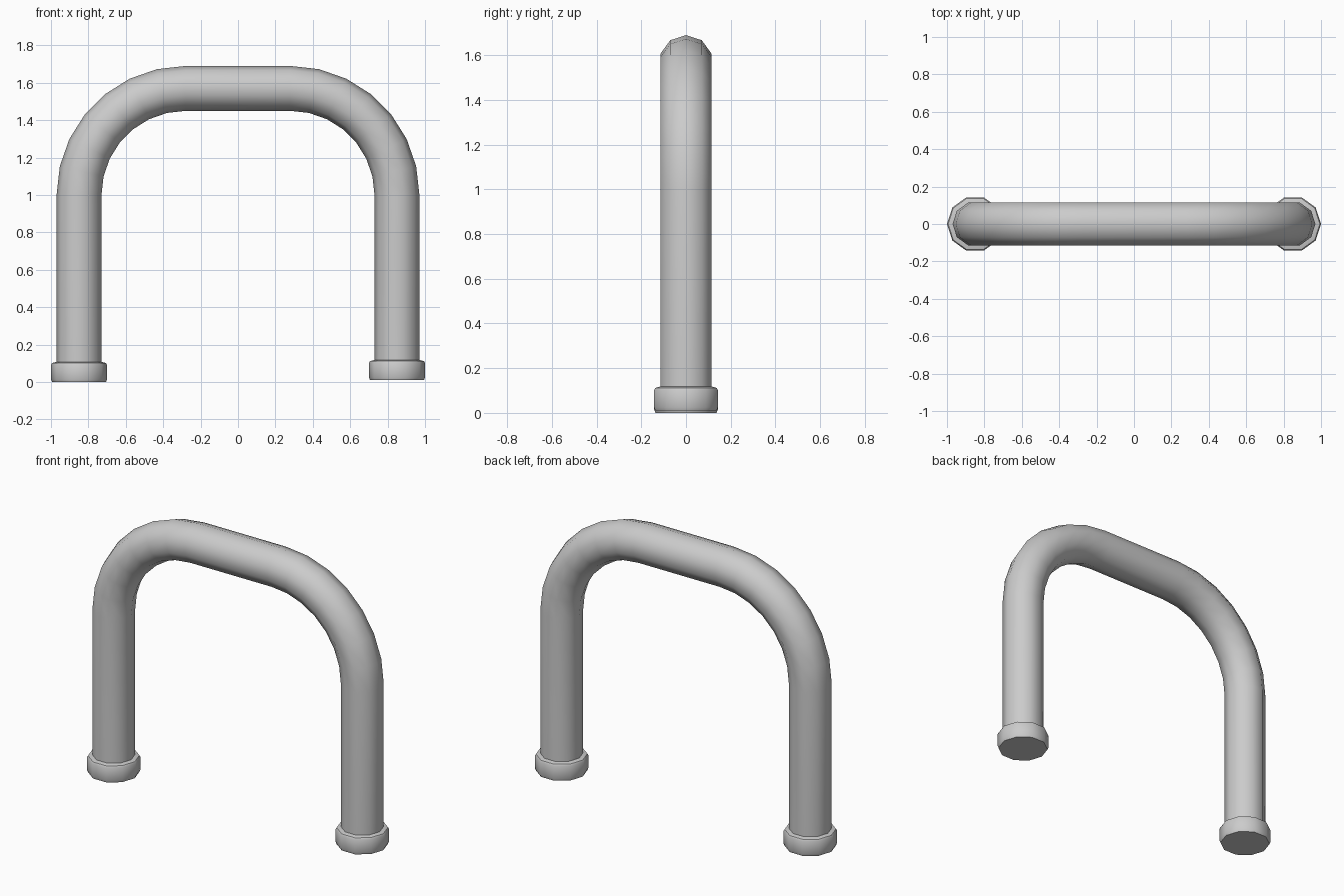
import bpy, bmesh
from math import sin, cos, pi, radians
from mathutils import Vector

if "Cube" in bpy.data.objects:
    bpy.data.objects.remove(bpy.data.objects["Cube"], do_unlink=True)

SIDES = 10
LEG_X = 0.85      # centre line of each leg
TUBE_R = 0.12
BEND_R = 0.57     # bend radius of the centre line
BEND_Z = 1.0      # height where the bend starts
STEPS = 7

grey = bpy.data.materials.new("painted_grey")
grey.use_nodes = True
colour = (0.6, 0.6, 0.6, 1)
grey.diffuse_color = colour
grey.node_tree.nodes["Principled BSDF"].inputs["Base Color"].default_value = colour


def sweep(name, stations, sharp):
    """Skin ten-sided rings; each station is (centre, outward direction, radius)."""
    bm = bmesh.new()
    rings = []
    for centre, out, r in stations:
        ring = []
        for i in range(SIDES):
            a = 2 * pi * i / SIDES
            ring.append(bm.verts.new(centre + r * (out * cos(a) + Vector((0, 1, 0)) * sin(a))))
        rings.append(ring)
    for low, high in zip(rings, rings[1:]):
        for i in range(SIDES):
            j = (i + 1) % SIDES
            bm.faces.new((low[i], low[j], high[j], high[i]))
    bm.faces.new(rings[0])
    bm.faces.new(rings[-1])
    bmesh.ops.recalc_face_normals(bm, faces=bm.faces)
    mesh = bpy.data.meshes.new(name)
    bm.to_mesh(mesh)
    bm.free()
    mesh.materials.append(grey)
    obj = bpy.data.objects.new(name, mesh)
    bpy.context.collection.objects.link(obj)
    bpy.ops.object.select_all(action='DESELECT')
    obj.select_set(True)
    bpy.context.view_layer.objects.active = obj
    bpy.ops.object.shade_smooth_by_angle(angle=radians(sharp))
    return obj


# Bent tube: leg, bend, top bar, bend, leg
path = [(Vector((-LEG_X, 0, 0.05)), Vector((-1, 0, 0)), TUBE_R)]
for side in (-1, 1):
    for k in range(STEPS + 1):
        step = k if side < 0 else STEPS - k
        a = pi / 2 * step / STEPS
        out = Vector((side * cos(a), 0, sin(a)))
        pivot = Vector((side * (LEG_X - BEND_R), 0, BEND_Z))
        path.append((pivot + out * BEND_R, out, TUBE_R))
path.append((Vector((LEG_X, 0, 0.05)), Vector((1, 0, 0)), TUBE_R))
sweep("bent_tube", path, 50)

# Collar feet, the left one sitting slightly higher
profile = [(0.144, 0.0), (0.15, 0.015), (0.15, 0.092), (0.144, 0.102), (0.12, 0.108)]
for name, x, lift in (("right_foot_collar", -LEG_X, 0.0), ("left_foot_collar", LEG_X, 0.01)):
    out = Vector((1 if x > 0 else -1, 0, 0))
    sweep(name, [(Vector((x, 0, z + lift)), out, r) for r, z in profile], 40)
